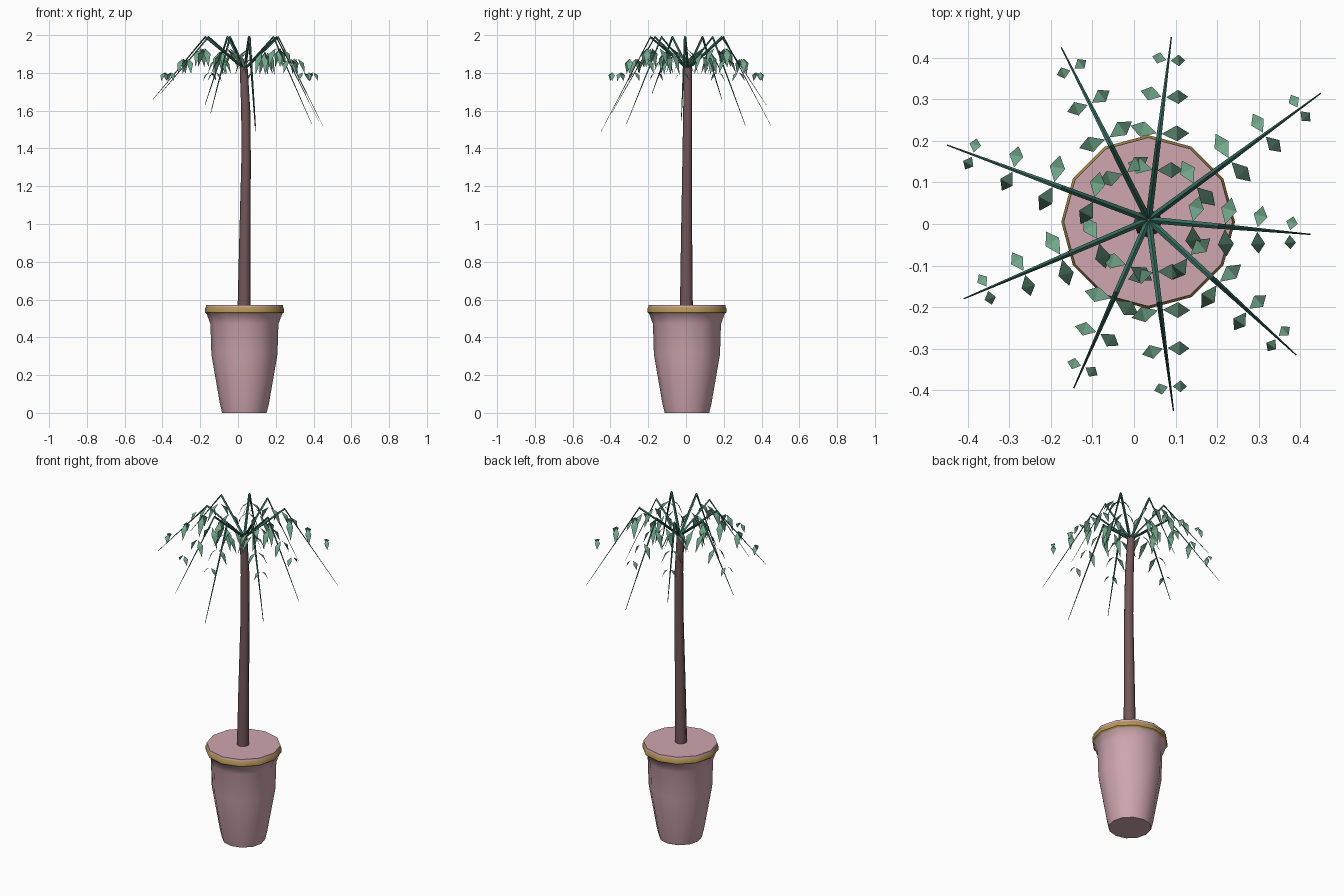
import bpy, bmesh, math
from mathutils import Vector

if "Cube" in bpy.data.objects:
    bpy.data.objects.remove(bpy.data.objects["Cube"])


def material(name, rgb):
    m = bpy.data.materials.new(name)
    m.diffuse_color = (*rgb, 1)
    m.use_nodes = True
    m.node_tree.nodes["Principled BSDF"].inputs["Base Color"].default_value = m.diffuse_color
    return m


PINK = material("pink_clay", (0.62, 0.38, 0.43))
GOLD = material("gold_band", (0.46, 0.30, 0.09))
BARK = material("brown_bark", (0.17, 0.095, 0.10))
STEM = material("dark_green_stem", (0.04, 0.16, 0.12))
LEAF = material("leaf_green", (0.17, 0.39, 0.26))
CX, CY = 0.034, 0.005


def finish(bm, name, mats, smooth=None):
    me = bpy.data.meshes.new(name)
    bm.to_mesh(me)
    bm.free()
    for m in mats:
        me.materials.append(m)
    ob = bpy.data.objects.new(name, me)
    bpy.context.collection.objects.link(ob)
    if smooth:
        bpy.ops.object.select_all(action='DESELECT')
        bpy.context.view_layer.objects.active = ob
        ob.select_set(True)
        bpy.ops.object.shade_smooth_by_angle(angle=math.radians(smooth))
    return ob


def loft(bm, rings, sides, u=Vector((1, 0, 0)), v=Vector((0, 1, 0))):
    """Capped tube through (centre, radius) rings lying in the u-v plane."""
    loops = []
    for c, r in rings:
        loops.append([bm.verts.new(Vector(c) + (u * math.cos(a) + v * math.sin(a)) * r)
                      for a in (2 * math.pi * i / sides for i in range(sides))])
    for a, b in zip(loops, loops[1:]):
        for i in range(sides):
            j = (i + 1) % sides
            bm.faces.new((a[i], a[j], b[j], b[i]))
    bm.faces.new(loops[0][::-1])
    bm.faces.new(loops[-1])
    bm.normal_update()


# Pot with a flared lip, gold band and filled top
profile = [(0.118, 0), (0.130, 0.05), (0.175, 0.31), (0.180, 0.47), (0.200, 0.525),
           (0.209, 0.532), (0.209, 0.553), (0.203, 0.56), (0.203, 0.572)]
bm = bmesh.new()
loft(bm, [((CX, CY, z), r) for r, z in profile], 12)
for f in bm.faces:
    if 0.527 < f.calc_center_median().z < 0.558:
        f.material_index = 1
finish(bm, "pot", [PINK, GOLD], 40)

# Slightly bowed trunk
bm = bmesh.new()
loft(bm, [((0.032, 0.002, 0.565), 0.034), ((0.036, 0.003, 0.9), 0.030),
          ((0.043, 0.006, 1.35), 0.025), ((0.041, 0.009, 1.6), 0.024),
          ((0.030, 0.010, 1.83), 0.021)], 8)
finish(bm, "trunk", [BARK], 60)

# Frond tips; each frond rises straight to a peak, then drops to its tip
ROOT = Vector((0.035, 0.01, 1.82))
PEAK = 0.43
tips = [(0.45, 0.315, 1.52), (0.09, 0.45, 1.52), (-0.175, 0.425, 1.63),
        (-0.45, 0.19, 1.66), (-0.41, -0.18, 1.69), (-0.145, -0.395, 1.585),
        (0.095, -0.45, 1.49), (0.39, -0.315, 1.53), (0.425, -0.025, 1.55)]
# Leaf pairs: fraction along frond, base height, reach, drop, half width
pairs = [(0.27, 1.91, 0.062, 0.12, 0.019), (0.47, 1.93, 0.066, 0.10, 0.019),
         (0.67, 1.875, 0.052, 0.08, 0.017), (0.87, 1.802, 0.034, 0.045, 0.014)]

stems, leaves = bmesh.new(), bmesh.new()
for tip in map(Vector, tips):
    span = tip - ROOT
    span.z = 0
    out = span.normalized()
    side = Vector((-out.y, out.x, 0))
    peak = ROOT + span * PEAK
    peak.z = 1.99
    up = Vector((0, 0, 1))
    loft(stems, [(ROOT, 0.008), (peak, 0.0065), (tip, 0.0015)], 4, side, up)
    for frac, z, reach, drop, half in pairs:
        for s in (1, -1):
            away = (side * s + out * 0.15).normalized()
            along = Vector((-away.y, away.x, 0)) * s
            base = ROOT + span * frac + away * 0.006
            base.z = z
            mid = base + away * reach * 0.55 - up * drop * 0.3
            end = base + away * reach - up * drop
            b, l, r, e = [leaves.verts.new(p) for p in
                          (base, mid + along * half, mid - along * half, end)]
            for tri in ((b, l, r), (l, e, r)):
                f = leaves.faces.new(tri)
                f.normal_update()
                if f.normal.z < 0:
                    f.normal_flip()
bmesh.ops.recalc_face_normals(stems, faces=stems.faces)
finish(stems, "frond_stems", [STEM])
finish(leaves, "frond_leaves", [LEAF])
